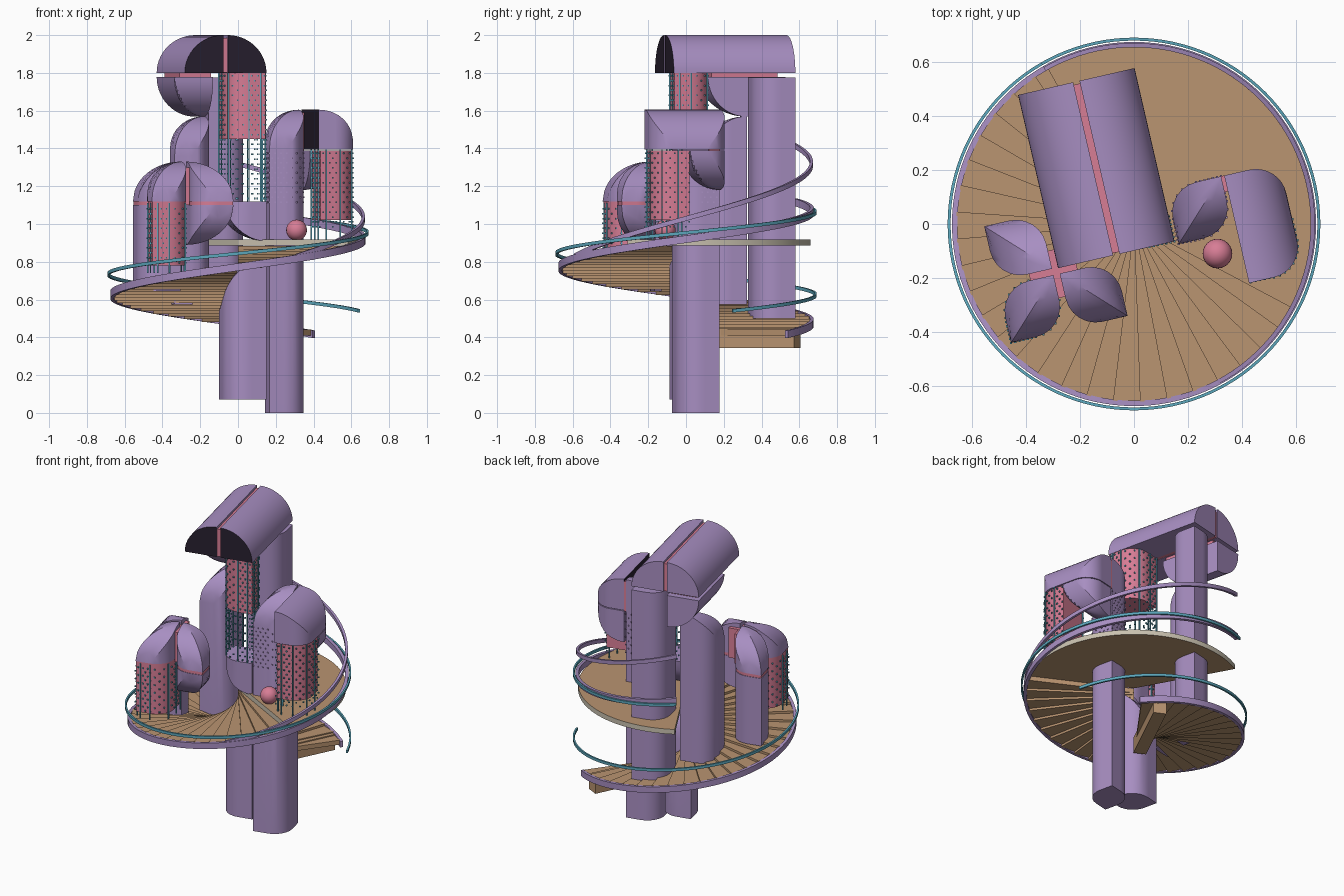
import bpy, bmesh, math
from mathutils import Vector, Matrix

if "Cube" in bpy.data.objects:
    bpy.data.objects.remove(bpy.data.objects["Cube"])

def material(name, rgb):
    m = bpy.data.materials.new(name)
    m.diffuse_color = [(c / 255) ** 2.2 for c in rgb] + [1]
    m.use_nodes = True
    m.node_tree.nodes["Principled BSDF"].inputs["Base Color"].default_value = m.diffuse_color
    return m

PURPLE = material("purple", (166, 141, 192))
WOOD = material("wood", (184, 147, 112))
PINK = material("pink", (214, 124, 148))
TEAL = material("teal", (92, 165, 186))
BEIGE = material("beige", (200, 192, 174))
DARK = material("dark", (44, 37, 50))

TILT = math.radians(13)
U = Vector((math.cos(TILT), math.sin(TILT), 0))     # tower width axis
V = Vector((math.sin(TILT), -math.cos(TILT), 0))    # tower forward axis
UP = Vector((0, 0, 1))
R = 0.21        # quadrant size
RND = 0.115     # plan corner rounding
GAP = 0.012

def finish(bm, name, mats):
    me = bpy.data.meshes.new(name)
    bm.to_mesh(me)
    bm.free()
    for m in mats:
        me.materials.append(m)
    ob = bpy.data.objects.new(name, me)
    bpy.context.collection.objects.link(ob)
    return ob

def frame(origin, du=0, dv=0, su=1, sv=1):
    o = Vector((origin[0], origin[1], 0)) + U * du + V * dv
    return lambda u, v, z: o + U * (su * u) + V * (sv * v) + UP * z

def solid(name, place, grid, z0, top, mat, dark=None):
    """Solid between the flat level z0 and the surface top(u, v) over a plan grid."""
    bm = bmesh.new()
    a = [[bm.verts.new(place(u, v, z0)) for u, v in row] for row in grid]
    b = [[bm.verts.new(place(u, v, top(u, v))) for u, v in row] for row in grid]
    n, m = len(grid), len(grid[0])
    for i in range(n - 1):
        for g in (a, b):
            for j in range(m - 1):
                bm.faces.new((g[i][j], g[i][j + 1], g[i + 1][j + 1], g[i + 1][j]))
        for j in (0, m - 1):
            bm.faces.new((a[i][j], a[i + 1][j], b[i + 1][j], b[i][j]))
    for i in (0, n - 1):
        for j in range(m - 1):
            bm.faces.new((a[i][j], a[i][j + 1], b[i][j + 1], b[i][j]))
    bmesh.ops.remove_doubles(bm, verts=bm.verts, dist=0.0004)
    bmesh.ops.recalc_face_normals(bm, faces=bm.faces)
    bm.normal_update()
    if dark:
        for f in bm.faces:
            f.material_index = int(f.normal.dot(dark) > 0.9)
    return finish(bm, name, [mat, DARK])

def arc(r, x):
    return math.sqrt(max(r * r - x * x, 0))

def drop_grid(r=R, c=RND, n=6, m=4):
    """Square quadrant with two rounded corners; sharp inner and outer tips."""
    s = r - c
    edge = [(0, s * i / n) for i in range(n)]
    for i in range(n + 1):
        t = math.pi / 2 * i / n
        edge.append((c - c * math.cos(t), s + c * math.sin(t)))
    edge += [(c + s * i / n, r) for i in range(1, n + 1)]
    rows = []
    for p, q in edge:
        d, h = (p + q) / 2, (q - p) / 2
        rows.append([(d - h * k / m, d + h * k / m) for k in range(m, -m - 1, -1)])
    return rows

def rect_grid(r, vs, n=14):
    return [[(r * math.sin(math.pi / 2 * j / n), v) for j in range(n + 1)] for v in vs]

def vault(z, sign=1, r=R):
    return lambda u, v: z + sign * arc(r, max(u, v))

def flat(z):
    return lambda u, v: z

def bar(name, place, u0, u1, v0, v1, z0, z1, mat):
    return solid(name, place, [[(u0, v0), (u1, v0)], [(u0, v1), (u1, v1)]], z0, flat(z1), mat)

def boxes(name, items, mat):
    bm = bmesh.new()
    for pos, size in items:
        bmesh.ops.create_cube(bm, size=1, matrix=Matrix.Translation(pos) @ Matrix.Diagonal((*size, 1)))
    return finish(bm, name, [mat])

def outline(grid):
    return [row[0] for row in grid] + [row[-1] for row in reversed(grid[1:-1])]

def lattice(name, place, pts, zdots, zposts, mat=TEAL):
    """Rows of dots and a few slim posts along a plan outline."""
    items, k, z = [], 0, zdots[0] + 0.015
    while z < zdots[1]:
        items += [(place(u, v, z), (0.008, 0.008, 0.008)) for u, v in pts[k % 2::2]]
        z, k = z + 0.026, k + 1
    boxes(name + "_dots", items, mat)
    if zposts:
        h = zposts[1] - zposts[0]
        boxes(name + "_posts", [(place(u, v, zposts[0] + h / 2), (0.007, 0.007, h)) for u, v in pts[::4]], TEAL)

drop = drop_grid()
drop_edge = outline(drop)
small_drop = [[(u * 0.97 + 0.003, v * 0.97 + 0.003) for u, v in row] for row in drop]

# ---- tall tower ----
A = (-0.14, 0.2075)
vs = [-0.33 + 0.66 * i / 4 for i in range(5)]
for side, s in (("left", -1), ("right", 1)):
    solid("tall_roof_" + side, frame(A, s * GAP, 0, s), rect_grid(R, vs), 1.8,
          lambda u, v: 1.8 + 0.2 / R * arc(R, u), PURPLE, V)
bar("tall_roof_spine", frame(A), -GAP, GAP, -0.32, 0.322, 1.801, 1.985, PINK)
bar("tall_roof_plate", frame(A), -0.19, -0.02, -0.29, 0.07, 1.778, 1.8, PINK)
solid("tall_back_pillar", frame(A, GAP, -0.12, 1, -1), drop, 0.5, flat(1.775), PURPLE)
vs = [-0.33, -0.12] + [-0.12 + R * math.sin(math.pi / 2 * i / 14) for i in range(1, 15)]
solid("tall_lower_bowl", frame(A, -GAP, 0, -1), rect_grid(R, vs), 1.778,
      lambda u, v: 1.778 - min(arc(R, u), arc(R, max(v + 0.12, 0))), PURPLE)
solid("inner_pillar", frame(A, -GAP, -0.12, -1, 1), drop, 0.575, vault(1.36), PURPLE)
front = frame(A, GAP, 0.12)
flipped = frame(A, GAP + R, 0.12 + R, -1, -1)
solid("centre_pillar", flipped, drop, 0.07, vault(0.6), PURPLE)
solid("centre_bowl", flipped, drop, 1.12, vault(1.12, -1), PURPLE)
solid("tall_window", front, small_drop, 1.45, flat(1.8), PINK)
lattice("tall_lattice", front, drop_edge, (1.12, 1.79), (1.12, 1.8))

# ---- right tower ----
B = (0.335, 0.18)
left_b = frame(B, -GAP, 0, -1, 1)
solid("right_pillar", left_b, drop, 0, vault(1.395), PURPLE)
lattice("right_pillar", left_b, drop_edge, (1.1, 1.4), None, PURPLE)
LEN = 0.41

def corner_inset(v):
    return RND - arc(RND, RND - v) if v < RND else 0

ends = [RND - RND * math.cos(math.pi / 2 * i / 8) for i in range(9)]
vs = ends + [LEN - v for v in reversed(ends)]
grid = [[((R - corner_inset(min(v, LEN - v))) * math.sin(math.pi / 2 * j / 12), v)
         for j in range(13)] for v in vs]
solid("right_roof", frame(B), grid, 1.395, lambda u, v: 1.395 + arc(R, u), PURPLE, -U)
vs = ends + [RND + (R - RND) * math.sin(math.pi / 2 * i / 8) for i in range(1, 9)]
grid = [[((R - corner_inset(v)) * math.sin(math.pi / 2 * j / 12), v) for j in range(13)] for v in vs]
solid("right_lower_bowl", frame(B), grid, 1.39, vault(1.39, -1), PURPLE)
bar("right_roof_spine", frame(B), -GAP, 0, 0, 0.06, 1.39, 1.59, PINK)
window = frame(B, 0.0, LEN, 1, -1)
grid = [[(0.012, v + 0.008), (R - 0.008 - corner_inset(v), v + 0.008)] for v in ends + [0.19]]
solid("right_window", window, grid, 1.02, flat(1.39), PINK)
edge = [(0.006, 0.2 - 0.02 * i) for i in range(10)] + [(0.006 + 0.018 * i, 0.002) for i in range(5)]
for i in range(9):
    t = math.pi / 2 * i / 8
    edge.append((R - RND + RND * math.sin(t), RND - RND * math.cos(t)))
edge += [(R, RND + 0.02 * i) for i in range(1, 5)]
lattice("right_lattice", window, edge, (0.97, 1.39), (0.9, 1.395))

# ---- left tower with three domes ----
C = (-0.29, -0.175)
quads = {"back": (-1, -1), "front": (-1, 1), "inner": (1, 1)}
for key, (su, sv) in quads.items():
    place = frame(C, su * GAP, sv * GAP, su, sv)
    solid("left_dome_" + key, place, drop, 1.12, vault(1.12), PURPLE)
    solid("left_plate_" + key, place, small_drop, 1.1, flat(1.12), PINK)
    if key == "back":
        solid("left_pillar", place, drop, 0.645, flat(1.1), PURPLE)
    elif key == "inner":
        solid("left_lower_bowl", place, drop, 1.1, vault(1.1, -1), PURPLE)
    else:
        solid("left_window", place, small_drop, 0.78, flat(1.1), PINK)
        lattice("left_lattice", place, drop_edge, (0.78, 1.1), (0.74, 1.11))
bar("left_cross_a", frame(C), -0.1, 0.08, -GAP, GAP, 1.1, 1.3, PINK)
bar("left_cross_b", frame(C), -GAP, GAP, -0.08, 0.1, 1.1, 1.3, PINK)

# ---- spiral stair, landing and beam ----
def sector(name, a0, a1, r, z0, z1, mats, n):
    bm = bmesh.new()
    rim = [math.radians(a0 + (a1 - a0) * i / n) for i in range(n + 1)]
    pts = [(0, 0)] + [(r * math.cos(a), r * math.sin(a)) for a in rim]
    face = bm.faces.new([bm.verts.new((x, y, z0)) for x, y in pts])
    ext = bmesh.ops.extrude_face_region(bm, geom=[face])["geom"]
    bmesh.ops.translate(bm, vec=(0, 0, z1 - z0), verts=[e for e in ext if isinstance(e, bmesh.types.BMVert)])
    bmesh.ops.recalc_face_normals(bm, faces=bm.faces)
    bm.normal_update()
    for f in bm.faces:
        f.material_index = int(abs(f.normal.z) < 0.5 and len(mats) > 1)
    return finish(bm, name, mats)

def stringer_z(a):
    return 0.477 + 0.59 * (a - 90) / 360

STEPS = 32
for i in range(STEPS):
    a0 = 54 + 279 * i / STEPS
    a1 = 54 + 279 * (i + 1) / STEPS
    z = stringer_z(a1)
    sector("step_%02d" % (i + 1), a0, a1 + 0.5, 0.66, z - 0.022, z + 0.008, [WOOD], 3)
sector("landing", -28, 119, 0.66, 0.885, 0.918, [WOOD, BEIGE], 48)

beam = boxes("foot_beam", [(Vector((0.4, 0, 0.395)), (0.51, 0.08, 0.105))], WOOD)
beam.rotation_euler.z = math.radians(64)

# ---- spiral bands ----
def helix(name, a0, a1, z0, z1, r, thick, height, mat):
    bm = bmesh.new()
    n = int((a1 - a0) / 3)
    rings = []
    for i in range(n + 1):
        a = math.radians(a0 + (a1 - a0) * i / n)
        z = z0 + (z1 - z0) * i / n
        rings.append([bm.verts.new((q * math.cos(a), q * math.sin(a), z + h)) for q, h in
                      ((r, -height / 2), (r + thick, -height / 2), (r + thick, height / 2), (r, height / 2))])
    for p, q in zip(rings, rings[1:]):
        for j in range(4):
            bm.faces.new((p[j], p[j - 1], q[j - 1], q[j]))
    bm.faces.new(rings[0])
    bm.faces.new(rings[-1])
    bmesh.ops.recalc_face_normals(bm, faces=bm.faces)
    return finish(bm, name, [mat])

helix("stringer", 53, 480, stringer_z(53), stringer_z(480), 0.656, 0.02, 0.04, PURPLE)
helix("upper_band", 298, 480, 0.83, 1.415, 0.656, 0.016, 0.026, PURPLE)
helix("hand_rail", 21, 480, 0.54, 1.1, 0.681, 0.011, 0.018, TEAL)

# ---- ball ----
bm = bmesh.new()
bmesh.ops.create_uvsphere(bm, u_segments=24, v_segments=14, radius=0.055,
                          matrix=Matrix.Translation((0.31, -0.11, 0.968)))
finish(bm, "ball", [PINK])

for ob in bpy.context.scene.objects:
    ob.select_set(True)
bpy.context.view_layer.objects.active = bpy.data.objects["ball"]
bpy.ops.object.shade_smooth_by_angle(angle=math.radians(25))
